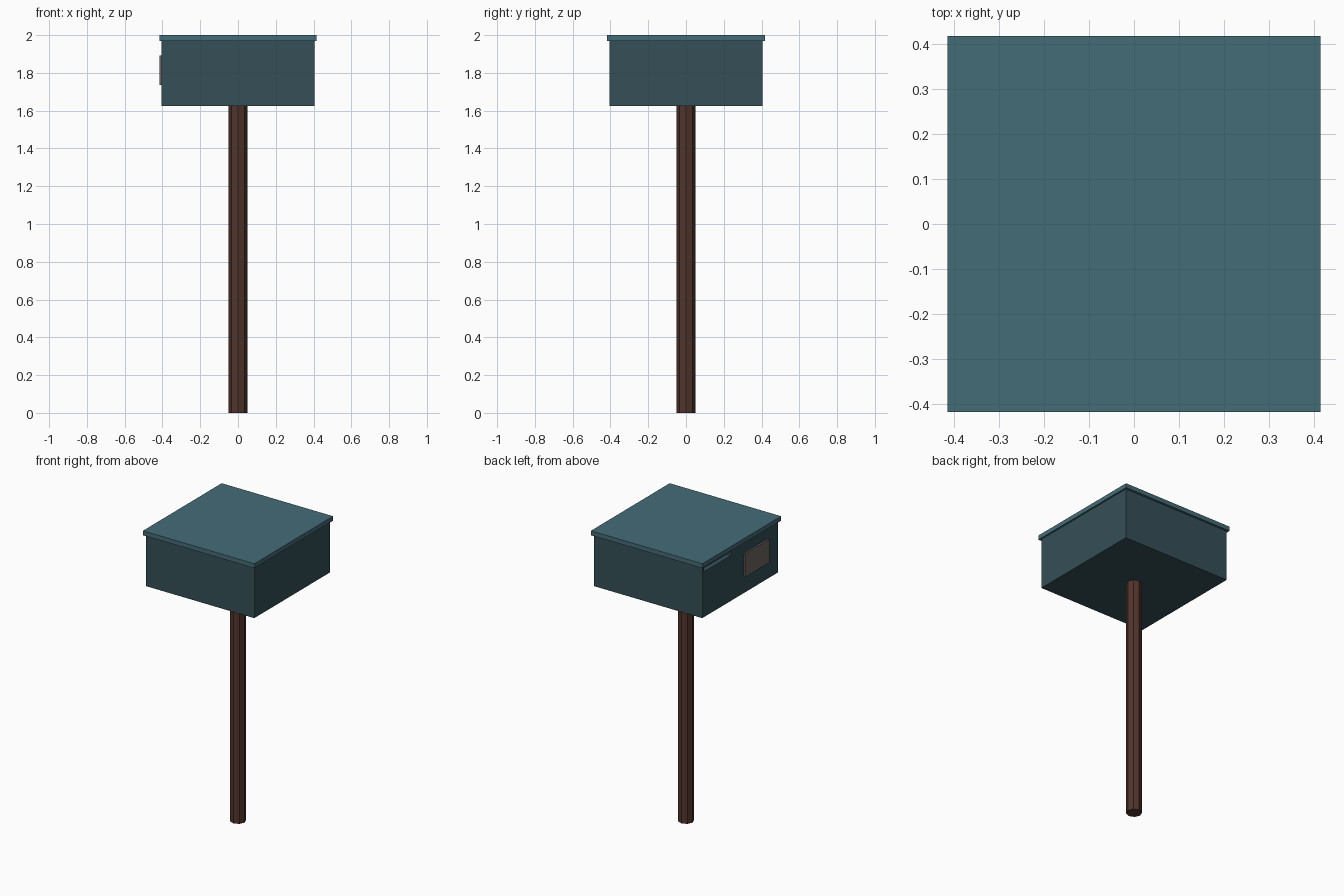
import bpy
import math

if "Cube" in bpy.data.objects:
    bpy.data.objects.remove(bpy.data.objects["Cube"])


def material(name, rgb):
    mat = bpy.data.materials.new(name)
    mat.diffuse_color = (*rgb, 1)
    mat.use_nodes = True
    mat.node_tree.nodes["Principled BSDF"].inputs["Base Color"].default_value = mat.diffuse_color
    return mat


def box(name, lo, hi, mat=None):
    """Axis-aligned box between two corners."""
    centre = [(a + b) / 2 for a, b in zip(lo, hi)]
    bpy.ops.mesh.primitive_cube_add(size=1, location=centre)
    ob = bpy.context.object
    ob.name = name
    ob.scale = [b - a for a, b in zip(lo, hi)]
    bpy.ops.object.transform_apply(location=False, rotation=False, scale=True)
    if mat:
        ob.data.materials.append(mat)
    return ob


body_teal = material("dark_teal", (0.035, 0.08, 0.095))
lid_teal = material("teal", (0.06, 0.15, 0.185))
wood = material("brown_wood", (0.085, 0.036, 0.027))
plate_grey = material("warm_grey", (0.15, 0.13, 0.12))

# Octagonal post, corners facing the four sides
bpy.ops.mesh.primitive_cylinder_add(vertices=8, radius=0.05, depth=1.63,
                                    location=(0, 0, 0.815))
post = bpy.context.object
post.name = "post"
post.data.materials.append(wood)

# Box body and overhanging lid
body = box("box_body", (-0.404, -0.404, 1.625), (0.404, 0.404, 1.97), body_teal)
box("lid", (-0.415, -0.419, 1.97), (0.415, 0.419, 2.0), lid_teal)

# Slot cut into the left side, just under the lid
cutter = box("slot_cutter", (-0.45, 0.10, 1.93), (-0.37, 0.385, 1.96), body_teal)
cutter.hide_render = True
cutter.display_type = 'WIRE'
cut = body.modifiers.new("slot", 'BOOLEAN')
cut.operation = 'DIFFERENCE'
cut.solver = 'EXACT'
cut.object = cutter

# Label plate on the left side
box("label_plate", (-0.415, -0.295, 1.735), (-0.403, -0.04, 1.893), plate_grey)
